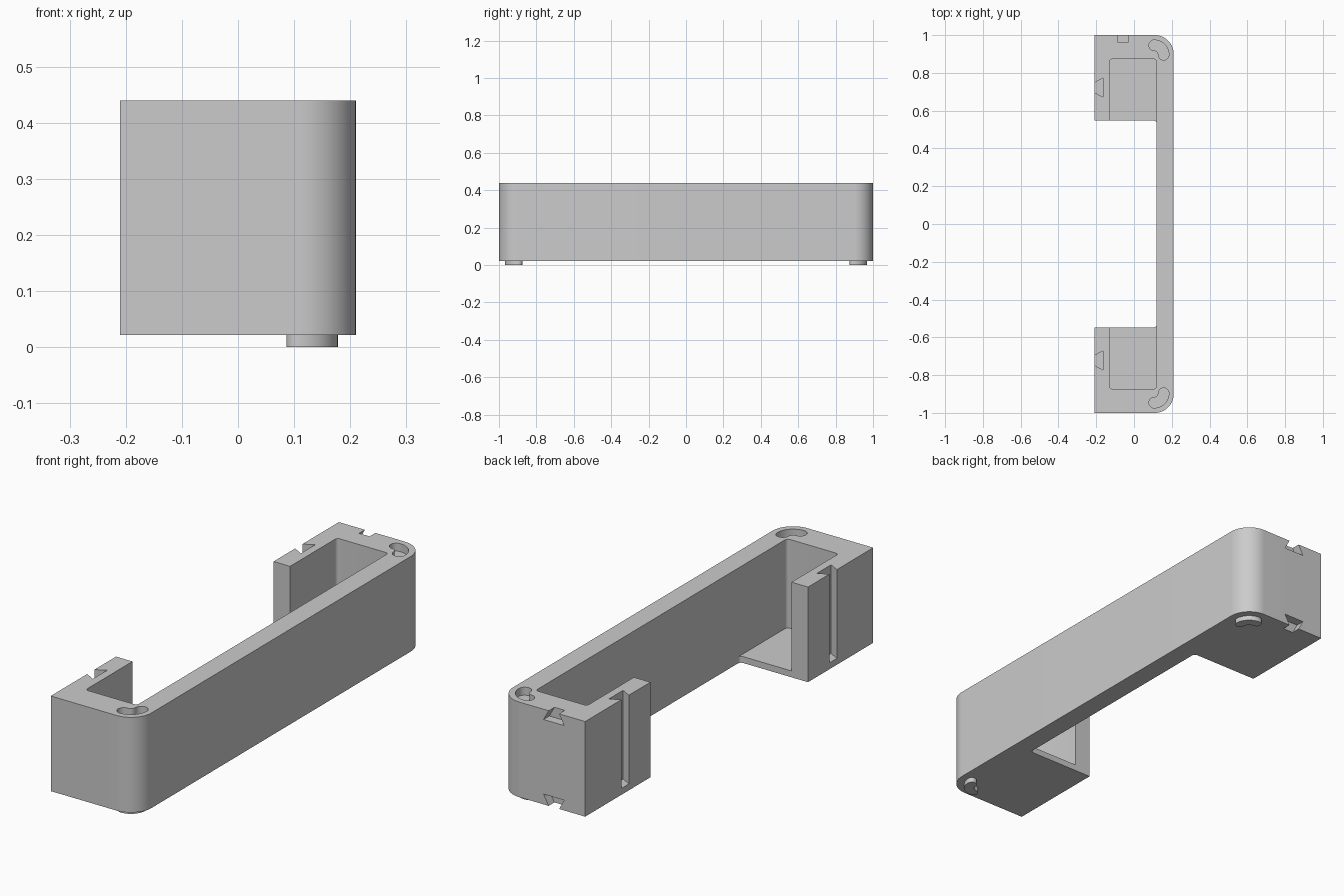
import bpy
import bmesh
from math import cos, sin, pi
from mathutils import Vector, Matrix

cube = bpy.data.objects.get("Cube")
if cube:
    bpy.data.objects.remove(cube, do_unlink=True)

BASE, TOP, FLOOR = 0.022, 0.44, 0.05
HALF_X, HALF_Y, WALL_X = 0.21, 1.0, 0.12

grey = bpy.data.materials.new("plain grey")
grey.use_nodes = True
colour = (0.6, 0.6, 0.6, 1)
grey.diffuse_color = colour
grey.node_tree.nodes["Principled BSDF"].inputs["Base Color"].default_value = colour


def rounded(corners, steps=12):
    """Turn (x, y, radius) right-angle corners into a filleted outline."""
    out = []
    for i, (x, y, r) in enumerate(corners):
        p = Vector((x, y))
        if not r:
            out.append(p)
            continue
        a = (Vector(corners[i - 1][:2]) - p).normalized() * r
        b = (Vector(corners[(i + 1) % len(corners)][:2]) - p).normalized() * r
        for k in range(steps + 1):
            t = k / steps * pi / 2
            out.append(p + a * (1 - sin(t)) + b * (1 - cos(t)))
    return out


def kidney(half_width, side):
    """Curved slot outline concentric with an outer corner."""
    centre, radius, steps = Vector((0.107, 0.896)), 0.05, 12
    pts = []

    def arc(c, r, start, end):
        for k in range(steps + 1):
            t = start + (end - start) * k / steps
            pts.append(c + Vector((cos(t), sin(t))) * r)

    arc(centre, radius + half_width, 0, pi / 2)
    arc(centre + Vector((0, radius)), half_width, pi / 2, 3 * pi / 2)
    arc(centre, radius - half_width, pi / 2, 0)
    arc(centre + Vector((radius, 0)), half_width, pi, 2 * pi)
    return [Vector((p.x, p.y * side)) for p in pts]


def prism(name, outline, low, high, matrix=Matrix()):
    """Extrude an outline from low to high."""
    bm = bmesh.new()
    face = bm.faces.new([bm.verts.new((p[0], p[1], low)) for p in outline])
    bmesh.ops.remove_doubles(bm, verts=bm.verts, dist=1e-5)
    ext = bmesh.ops.extrude_face_region(bm, geom=list(bm.faces))
    top = [g for g in ext["geom"] if isinstance(g, bmesh.types.BMVert)]
    bmesh.ops.translate(bm, verts=top, vec=(0, 0, high - low))
    bm.transform(matrix)
    bmesh.ops.recalc_face_normals(bm, faces=bm.faces)
    mesh = bpy.data.meshes.new(name)
    bm.to_mesh(mesh)
    bm.free()
    mesh.materials.append(grey)
    obj = bpy.data.objects.new(name, mesh)
    bpy.context.collection.objects.link(obj)
    return obj


def activate(obj):
    bpy.ops.object.select_all(action="DESELECT")
    obj.select_set(True)
    bpy.context.view_layer.objects.active = obj


def cut(target, cutter):
    cutter.hide_render = True
    mod = target.modifiers.new("cut", "BOOLEAN")
    mod.operation, mod.solver, mod.object = "DIFFERENCE", "EXACT", cutter
    activate(target)
    bpy.ops.object.modifier_apply(modifier=mod.name)
    bpy.data.objects.remove(cutter, do_unlink=True)


# Main block with two rounded outer corners
body = prism("body", rounded([(-HALF_X, -HALF_Y, 0), (HALF_X, -HALF_Y, 0.1),
                              (HALF_X, HALF_Y, 0.1), (-HALF_X, HALF_Y, 0)], 20), BASE, TOP)

# Open gap between the two end blocks
cut(body, prism("gap_cutter", rounded([(-1, -0.547, 0), (WALL_X, -0.547, 0.015),
                                       (WALL_X, 0.547, 0.015), (-1, 0.547, 0)], 6), -1, 1))

# Pockets above the thin floors
cut(body, prism("pocket_cutter", rounded([(-0.13, -0.873, 0.015), (WALL_X, -0.873, 0.015),
                                          (WALL_X, 0.873, 0.015), (-0.13, 0.873, 0.015)], 6), FLOOR, 1))

# Dovetail: narrow mouth at the origin, widening along +x
dovetail = [(-0.01, -0.02), (0.045, -0.05), (0.045, 0.05), (-0.01, 0.02)]

for side in (-1, 1):
    # Vertical dovetail slots in the open side
    place = Matrix.Translation((-HALF_X, side * 0.722, 0))
    cut(body, prism("slot_cutter", dovetail, FLOOR, 1, place))
    # Curved sockets on top
    cut(body, prism("socket_cutter", kidney(0.028, side), TOP - 0.035, 1))

# Dovetail notches at the top and bottom of the back face
for z, turn in ((TOP, pi / 2), (BASE, -pi / 2)):
    place = Matrix.Translation((-0.058, HALF_Y, z)) @ Matrix.Rotation(pi / 2, 4, "X") \
        @ Matrix.Rotation(-turn, 4, "Z")
    cut(body, prism("notch_cutter", dovetail, -0.1, 0.04, place))

# Curved locating feet underneath
feet = [prism(name, kidney(0.021, side), 0, BASE)
        for name, side in (("front_foot", -1), ("back_foot", 1))]

for obj in [body] + feet:
    activate(obj)
    bpy.ops.object.shade_smooth_by_angle(angle=pi / 6)
